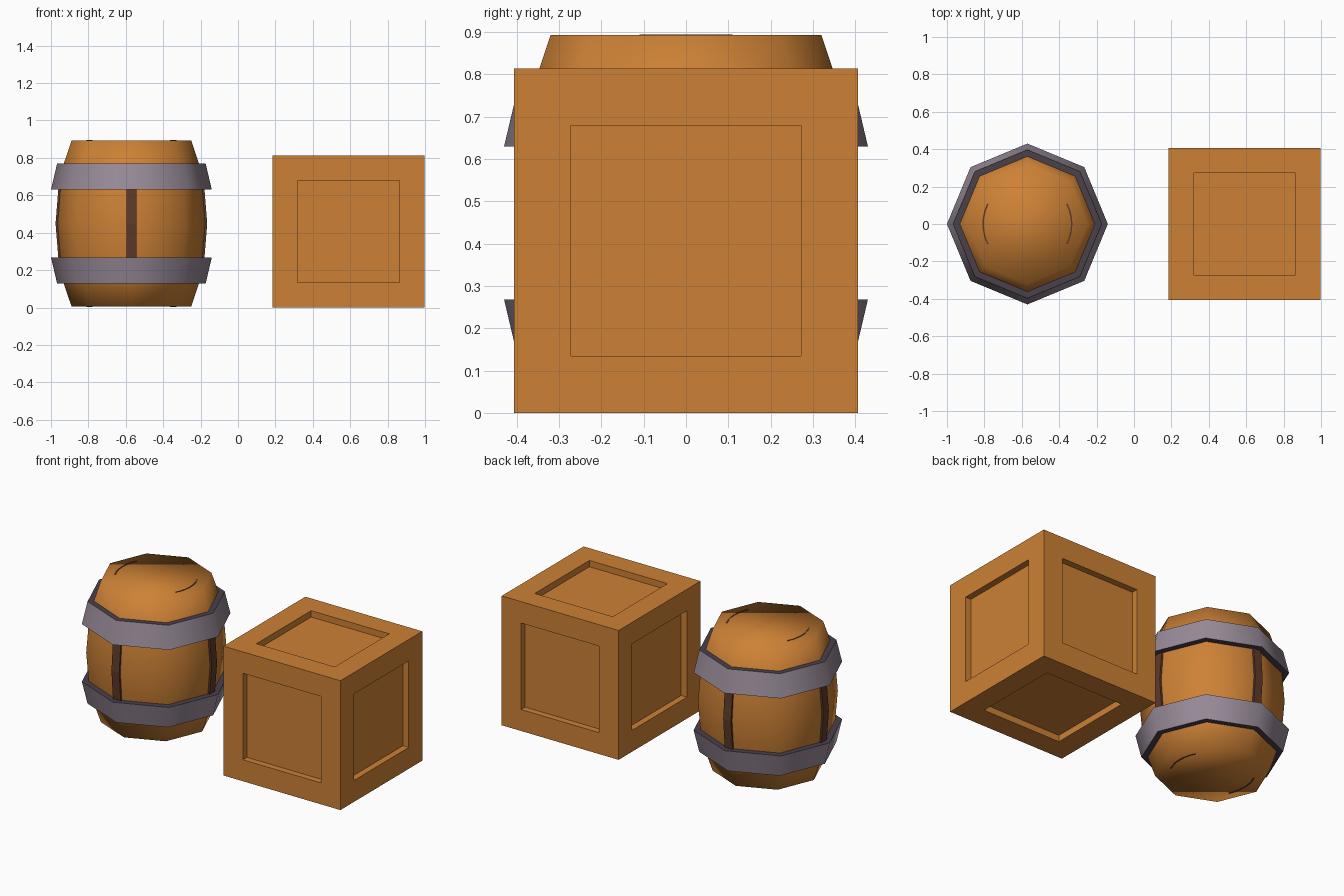
import bpy, bmesh, math
from mathutils import Matrix

if "Cube" in bpy.data.objects:
    bpy.data.objects.remove(bpy.data.objects["Cube"])


def material(name, rgb):
    m = bpy.data.materials.new(name)
    m.diffuse_color = (*rgb, 1)
    m.use_nodes = True
    m.node_tree.nodes["Principled BSDF"].inputs["Base Color"].default_value = m.diffuse_color
    return m


WOOD = material("warm wood", (0.61, 0.22, 0.036))
SEAM = material("dark brown seam", (0.11, 0.042, 0.022))
METAL = material("grey metal", (0.31, 0.255, 0.31))
RIM = material("dark metal rim", (0.068, 0.052, 0.068))
BARREL_X, MID_Z = -0.57, 0.449


def finish(name, bm, mats, smooth_angle=None):
    bmesh.ops.recalc_face_normals(bm, faces=bm.faces)
    me = bpy.data.meshes.new(name)
    bm.to_mesh(me)
    bm.free()
    for m in mats:
        me.materials.append(m)
    ob = bpy.data.objects.new(name, me)
    bpy.context.collection.objects.link(ob)
    if smooth_angle:
        bpy.ops.object.select_all(action='DESELECT')
        ob.select_set(True)
        bpy.context.view_layer.objects.active = ob
        bpy.ops.object.shade_smooth_by_angle(angle=math.radians(smooth_angle))
    return ob


def lathe(name, profile, mats, closed, smooth_angle, sides=8):
    """Spin (radius, z) points round the barrel axis; every strip after the
    first takes the last material. Ends are capped if not closed."""
    bm = bmesh.new()
    rings = []
    for r, z in profile:
        rings.append([bm.verts.new((BARREL_X + r * math.cos(i * math.tau / sides),
                                    r * math.sin(i * math.tau / sides), z))
                      for i in range(sides)])
    pairs = list(zip(rings, rings[1:]))
    if closed:
        pairs.append((rings[-1], rings[0]))
    else:
        bm.faces.new(rings[0])
        bm.faces.new(rings[-1])
    for k, (a, b) in enumerate(pairs):
        for i in range(sides):
            j = (i + 1) % sides
            f = bm.faces.new((a[i], a[j], b[j], b[i]))
            f.material_index = min(k, len(mats) - 1)
    return finish(name, bm, mats, smooth_angle)


def skin(bm, rings):
    """Closed tube through four-point rings."""
    for a, b in zip(rings, rings[1:]):
        for i in range(4):
            j = (i + 1) % 4
            bm.faces.new((a[i], a[j], b[j], b[i]))
    bm.faces.new(rings[0])
    bm.faces.new(rings[-1])


# Crate: cube with a recessed panel on every face
S = 0.814
bm = bmesh.new()
bmesh.ops.create_cube(bm, size=S, matrix=Matrix.Translation((0.591, 0, S / 2)))
panels = list(bm.faces)
bmesh.ops.inset_individual(bm, faces=panels, thickness=0.135, use_even_offset=True)
for f in panels:
    n = f.normal.copy()
    new = bmesh.ops.extrude_discrete_faces(bm, faces=[f])["faces"][0]
    bmesh.ops.translate(bm, verts=new.verts, vec=-n * 0.04)
finish("crate", bm, [WOOD])

# Barrel body: eight-sided bulging drum, shaded smooth over the rims
half = [(0.32, 0.444), (0.385, 0.25)]
profile = ([(r, MID_Z - h) for r, h in half] + [(0.405, MID_Z)]
           + [(r, MID_Z + h) for r, h in reversed(half)])
lathe("barrel_body", profile, [WOOD], False, 80)

# Metal hoops: flare towards the middle of the barrel, with dark rims
for name, s in (("upper_hoop", 1), ("lower_hoop", -1)):
    section = [(0.43, 0.181), (0.397, 0.321), (0.345, 0.321), (0.375, 0.181)]
    lathe(name, [(r, MID_Z + s * h) for r, h in section], [METAL, RIM], True, 50)

# Dark seams on the four main ridges, between the hoops
for k in range(4):
    bm = bmesh.new()
    rings = []
    for r, h in ((0.387, -0.23), (0.4055, 0), (0.387, 0.23)):
        w, out, back = 0.027, r, r - 0.03
        rings.append([bm.verts.new((x, y, MID_Z + h))
                      for x, y in ((out, -w), (out, w), (back, w), (back, -w))])
    skin(bm, rings)
    bm.transform(Matrix.Translation((BARREL_X, 0, 0)) @ Matrix.Rotation(k * math.pi / 2, 4, 'Z'))
    finish(f"barrel_seam_{k + 1}", bm, [SEAM])

# Thin dark arcs on the barrel ends, facing left and right
for side, base in (("right", 0), ("left", math.pi)):
    for end, z in (("top", MID_Z + 0.444), ("bottom", MID_Z - 0.444)):
        bm = bmesh.new()
        rings = []
        for i in range(7):
            a = base + math.radians(-27 + 9 * i)
            rings.append([bm.verts.new((BARREL_X + r * math.cos(a), r * math.sin(a), z + dz))
                          for r, dz in ((0.233, -0.002), (0.241, -0.002), (0.241, 0.002), (0.233, 0.002))])
        skin(bm, rings)
        finish(f"{end}_{side}_arc", bm, [SEAM])
